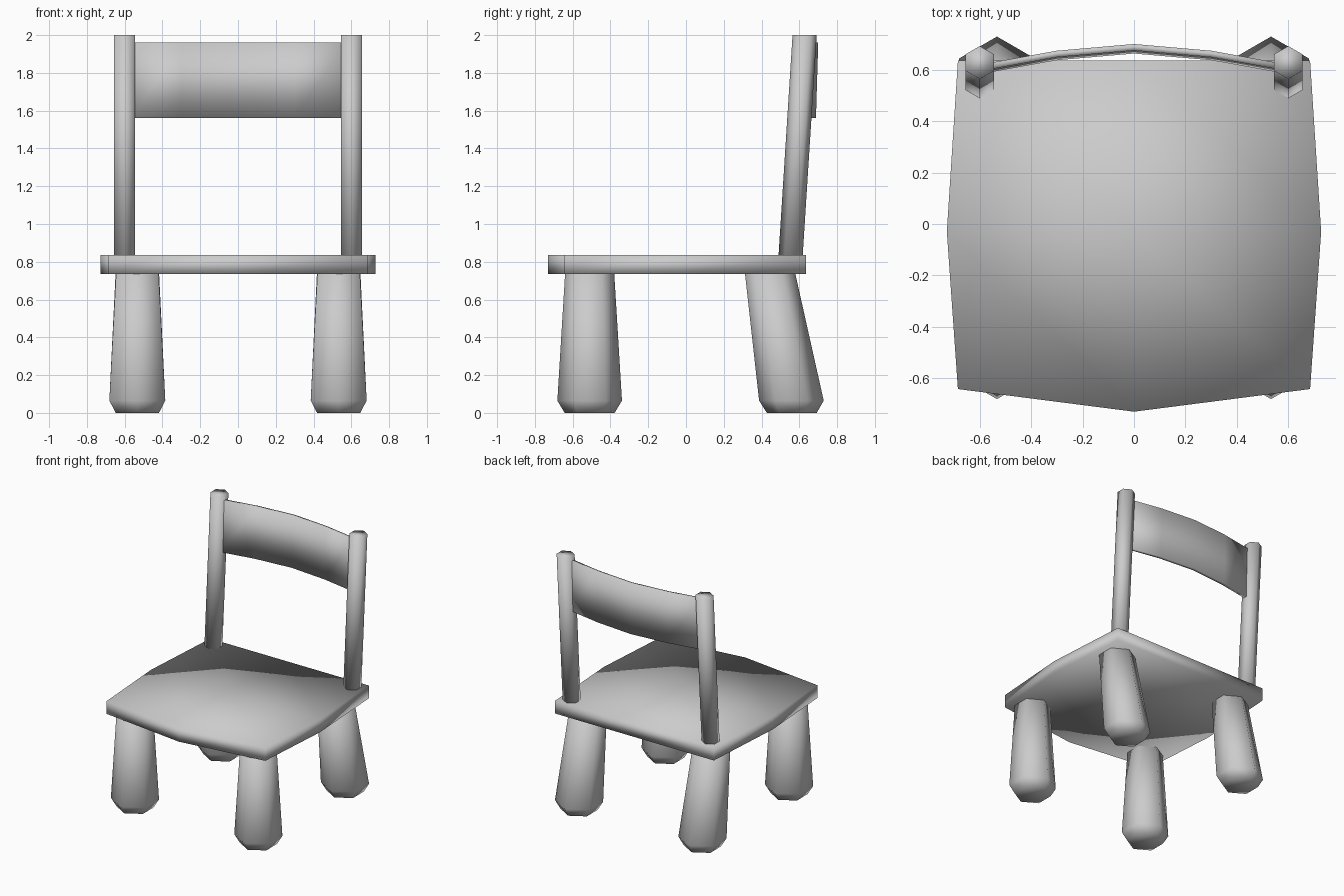
import bpy
from math import sin, cos, tau

if "Cube" in bpy.data.objects:
    bpy.data.objects.remove(bpy.data.objects["Cube"])


def make(name, verts, faces):
    mesh = bpy.data.meshes.new(name)
    mesh.from_pydata(verts, [], faces)
    mesh.validate()
    obj = bpy.data.objects.new(name, mesh)
    bpy.context.collection.objects.link(obj)
    # consistent outward normals and smooth shading
    import bmesh
    bm = bmesh.new()
    bm.from_mesh(mesh)
    bmesh.ops.recalc_face_normals(bm, faces=bm.faces)
    for f in bm.faces:
        f.smooth = True
    bm.to_mesh(mesh)
    bm.free()
    return obj


def hex_column(name, x, rings, n=6):
    """Six-sided column; each ring is (y, z, radius), one corner towards the back."""
    verts = [(x + r * sin(tau * i / n), y + r * cos(tau * i / n), z)
             for y, z, r in rings for i in range(n)]
    faces = [(k * n + i, k * n + (i + 1) % n, (k + 1) * n + (i + 1) % n, (k + 1) * n + i)
             for k in range(len(rings) - 1) for i in range(n)]
    faces += [tuple(range(n)), tuple(range((len(rings) - 1) * n, len(rings) * n))]
    return make(name, verts, faces)


def slab(name, rows_a, rows_b):
    """Closed shell between two matching grids of points."""
    h, w = len(rows_a), len(rows_a[0])
    verts = [p for row in rows_a for p in row] + [p for row in rows_b for p in row]
    o = h * w
    faces = []
    for j in range(h - 1):
        for i in range(w - 1):
            q = (j * w + i, j * w + i + 1, (j + 1) * w + i + 1, (j + 1) * w + i)
            faces += [q, tuple(v + o for v in reversed(q))]
    rim = ([i for i in range(w)] + [j * w + w - 1 for j in range(1, h)]
           + [(h - 1) * w + i for i in range(w - 2, -1, -1)]
           + [j * w for j in range(h - 2, 0, -1)])
    for a, b in zip(rim, rim[1:] + rim[:1]):
        faces.append((a, b, b + o, a + o))
    return make(name, verts, faces)


# seat: 3 x 3 grid, bowed at the front and sides, straight at the back
plan = [[(-0.685, -0.642), (0, -0.73), (0.685, -0.642)],
        [(-0.728, -0.03), (0, -0.03), (0.728, -0.03)],
        [(-0.685, 0.635), (0, 0.635), (0.685, 0.635)]]
slab("seat", *[[[(x, y, z) for x, y in row] for row in plan] for z in (0.735, 0.835)])

# legs and back posts, left and right
for side, s in (("left", -1), ("right", 1)):
    hex_column(f"front_leg_{side}", s * 0.533,
               [(-0.51, 0, 0.132), (-0.51, 0.065, 0.171), (-0.51, 0.74, 0.13)])
    hex_column(f"back_leg_{side}", s * 0.533,
               [(0.56, 0, 0.132), (0.558, 0.065, 0.171), (0.445, 0.74, 0.133)])
    hex_column(f"back_post_{side}", s * 0.6,
               [(0.553, 0.82, 0.064), (0.628, 2.0, 0.064)])

# backrest: thin panel curved backwards between the posts
arc = [(-0.57, 0.625), (-0.3, 0.674), (0, 0.7), (0.3, 0.674), (0.57, 0.625)]
levels = [(1.56, -0.012), (1.96, 0)]
slab("backrest", *[[[(x, y + dy - t, z) for x, y in arc] for z, dy in levels]
                   for t in (0.025, 0)])
